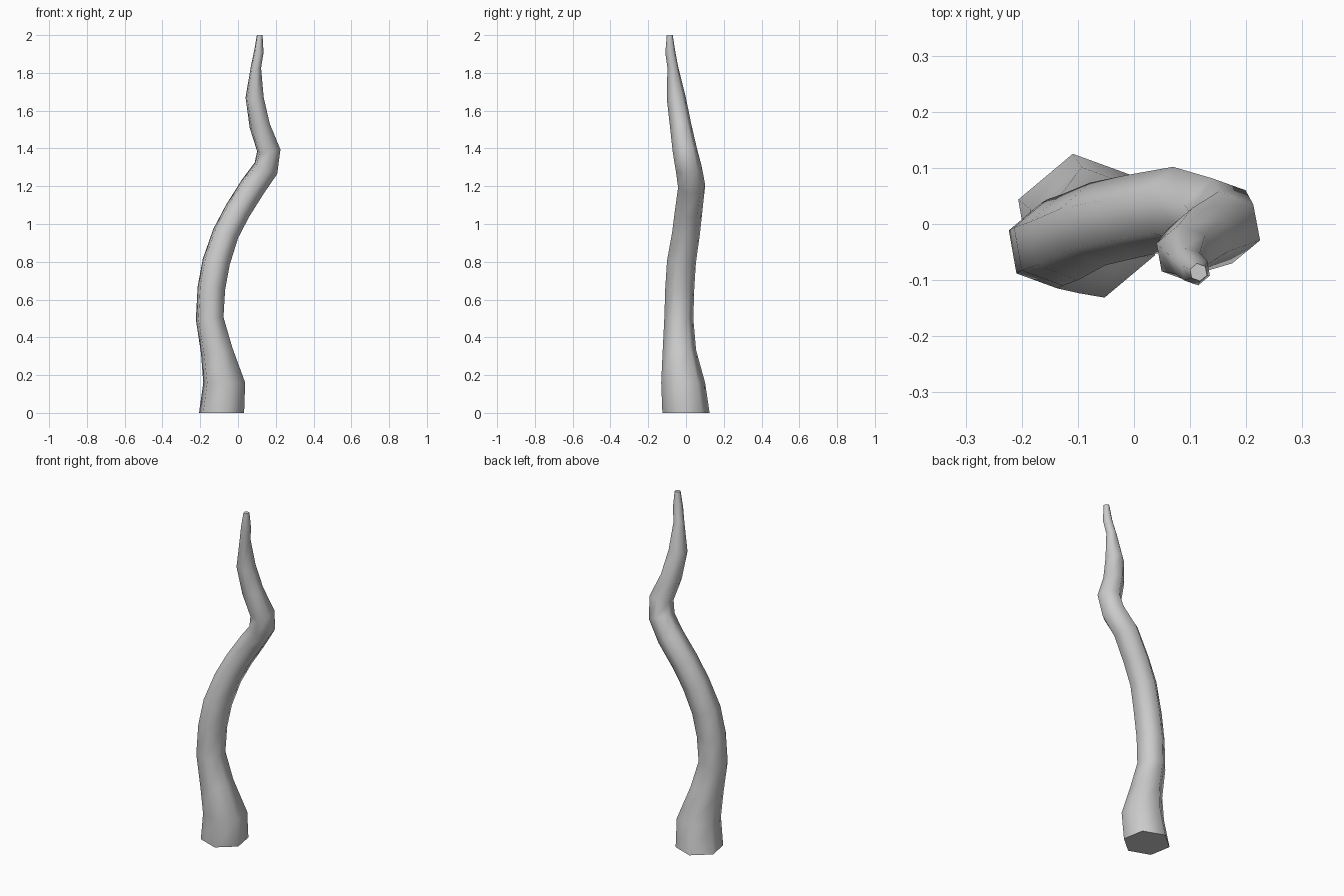
import bpy, bmesh, math
from mathutils import Vector

if "Cube" in bpy.data.objects:
    bpy.data.objects.remove(bpy.data.objects["Cube"])

SIDES = 6
START_ANGLE = math.radians(40)

# Centre line of the tentacle: x, y, z, radius
PATH = [
    (-0.087, 0.000, 0.00, 0.127),
    (-0.073, -0.015, 0.16, 0.118),
    (-0.113, -0.035, 0.33, 0.090),
    (-0.150, -0.038, 0.50, 0.078),
    (-0.141, -0.033, 0.66, 0.078),
    (-0.115, -0.024, 0.80, 0.078),
    (-0.065, 0.000, 0.95, 0.075),
    (-0.002, 0.014, 1.07, 0.074),
    (0.080, 0.030, 1.20, 0.073),
    (0.148, 0.014, 1.295, 0.070),
    (0.163, -0.006, 1.39, 0.066),
    (0.115, -0.028, 1.52, 0.058),
    (0.088, -0.052, 1.67, 0.051),
    (0.095, -0.070, 1.83, 0.029),
    (0.110, -0.083, 1.91, 0.027),
    (0.115, -0.086, 2.00, 0.016),
]

bm = bmesh.new()
rings = []
last = len(PATH) - 1
points = [Vector(p[:3]) for p in PATH]

# Hexagonal rings, each tilted to follow the centre line
for i, (x, y, z, radius) in enumerate(PATH):
    tangent = points[min(i + 1, last)] - points[max(i - 1, 0)]
    if i in (0, 1, last):
        tangent = Vector((0, 0, 1))
    tilt = Vector((0, 0, 1)).rotation_difference(tangent.normalized())
    ring = []
    for k in range(SIDES):
        a = START_ANGLE + k * math.tau / SIDES
        offset = Vector((math.cos(a), math.sin(a), 0)) * radius
        ring.append(bm.verts.new(points[i] + tilt @ offset))
    rings.append(ring)

# Skin between neighbouring rings
for low, high in zip(rings, rings[1:]):
    for k in range(SIDES):
        n = (k + 1) % SIDES
        bm.faces.new((low[k], low[n], high[n], high[k]))

# Flat base and tip
bm.faces.new(list(reversed(rings[0])))
bm.faces.new(rings[-1])
bmesh.ops.recalc_face_normals(bm, faces=bm.faces)

mesh = bpy.data.meshes.new("tentacle")
bm.to_mesh(mesh)
bm.free()
tentacle = bpy.data.objects.new("tentacle", mesh)
bpy.context.collection.objects.link(tentacle)

# Smooth sides, sharp base rim
bpy.context.view_layer.objects.active = tentacle
tentacle.select_set(True)
bpy.ops.object.shade_smooth_by_angle(angle=math.radians(75))
